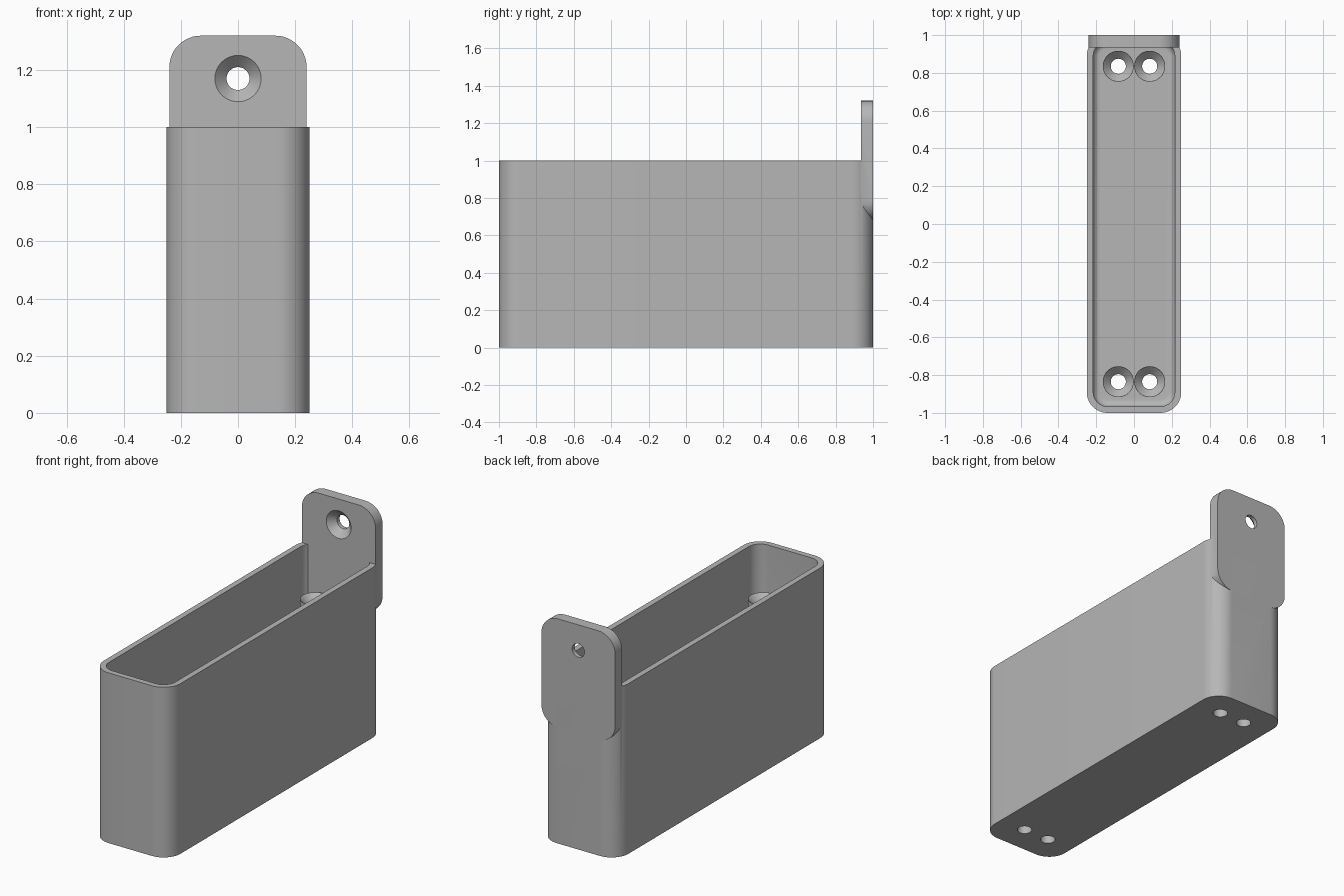
import bpy, bmesh, math
from mathutils import Matrix

cube = bpy.data.objects.get("Cube")
if cube:
    bpy.data.objects.remove(cube, do_unlink=True)

grey = bpy.data.materials.new("plain grey")
grey.use_nodes = True
colour = (0.47, 0.47, 0.47, 1)
grey.diffuse_color = colour
grey.node_tree.nodes["Principled BSDF"].inputs["Base Color"].default_value = colour

WALL, CORNER, FLOOR = 0.034, 0.11, 0.045
HOLE, HEAD = 0.04, 0.081          # screw shank and countersink radii
POST_TOP = 0.75


def finish(name, bm):
    bmesh.ops.recalc_face_normals(bm, faces=bm.faces)
    mesh = bpy.data.meshes.new(name)
    bm.to_mesh(mesh)
    bm.free()
    mesh.materials.append(grey)
    obj = bpy.data.objects.new(name, mesh)
    bpy.context.collection.objects.link(obj)
    return obj


def rounded_prism(name, half_w, half_h, radius, low, high, matrix=None, fillet=0):
    """Rounded rectangle extruded from low to high, with an optional bottom fillet."""
    bm = bmesh.new()
    steps = 12
    ring = []
    for q, (sx, sy) in enumerate([(1, 1), (-1, 1), (-1, -1), (1, -1)]):
        for i in range(steps + 1):
            a = math.pi / 2 * (q + i / steps)
            ring.append(bm.verts.new((sx * (half_w - radius) + radius * math.cos(a),
                                      sy * (half_h - radius) + radius * math.sin(a), low)))
    base = bm.faces.new(ring)
    top = bmesh.ops.extrude_face_region(bm, geom=[base], use_keep_orig=True)
    verts = [g for g in top["geom"] if isinstance(g, bmesh.types.BMVert)]
    bmesh.ops.translate(bm, verts=verts, vec=(0, 0, high - low))
    if fillet:
        bmesh.ops.recalc_face_normals(bm, faces=bm.faces)
        edges = [e for e in bm.edges if all(abs(v.co.z - low) < 1e-5 for v in e.verts)]
        bmesh.ops.bevel(bm, geom=edges, offset=fillet, segments=6, profile=0.5,
                        affect='EDGES')
    if matrix:
        bmesh.ops.transform(bm, matrix=matrix, verts=bm.verts)
    return finish(name, bm)


def turned(name, profile, matrix):
    """Closed solid turned around its own z axis from (radius, height) points."""
    bm = bmesh.new()
    n = 40
    rings = [[bm.verts.new((r * math.cos(2 * math.pi * i / n),
                            r * math.sin(2 * math.pi * i / n), z)) for i in range(n)]
             for r, z in profile]
    for a, b in zip(rings, rings[1:]):
        for i in range(n):
            j = (i + 1) % n
            bm.faces.new((a[i], a[j], b[j], b[i]))
    bm.faces.new(rings[0])
    bm.faces.new(rings[-1])
    bmesh.ops.transform(bm, matrix=matrix, verts=bm.verts)
    return finish(name, bm)


def combine(target, other, operation):
    other.hide_render = True
    mod = target.modifiers.new(operation.lower(), 'BOOLEAN')
    mod.operation, mod.object, mod.solver = operation, other, 'EXACT'
    bpy.context.view_layer.objects.active = target
    bpy.ops.object.modifier_apply(modifier=mod.name)
    bpy.data.objects.remove(other, do_unlink=True)


def screw_cutter(depth, matrix):
    """Countersunk screw hole whose head lies flush at z = 0."""
    over = 0.01
    profile = [(HOLE, -depth - over), (HOLE, HOLE - HEAD),
               (HEAD + over, over)]
    return turned("screw_cutter", profile, matrix)


# Tray: rounded box hollowed out with a filleted floor
tray = rounded_prism("tray", 0.25, 1.0, CORNER, 0, 1)
cavity = rounded_prism("cavity", 0.25 - WALL, 1 - WALL, CORNER - WALL, FLOOR, 1.2,
                       fillet=0.035)
combine(tray, cavity, 'DIFFERENCE')

# Hanging tab on the back wall
upright = Matrix.Translation((0, 1, 1)) @ Matrix.Rotation(math.pi / 2, 4, 'X')
tab = rounded_prism("tab", 0.24, 0.32, CORNER, 0, 0.065, upright)
combine(tray, tab, 'UNION')
facing_front = Matrix.Translation((0, 0.935, 1.17)) @ Matrix.Rotation(math.pi / 2, 4, 'X')
combine(tray, screw_cutter(0.065, facing_front), 'DIFFERENCE')

# Screw posts in pairs at both ends, bored through the floor
spots = [(x, y) for x in (-0.083, 0.083) for y in (-0.835, 0.835)]
for x, y in spots:
    post = turned("post", [(HEAD + 0.001, FLOOR / 2), (HEAD + 0.001, POST_TOP)],
                  Matrix.Translation((x, y, 0)))
    combine(tray, post, 'UNION')
for x, y in spots:
    combine(tray, screw_cutter(POST_TOP, Matrix.Translation((x, y, POST_TOP))), 'DIFFERENCE')

# Smooth rounds, sharp edges
bpy.ops.object.select_all(action='DESELECT')
tray.select_set(True)
bpy.context.view_layer.objects.active = tray
bpy.ops.object.shade_smooth_by_angle(angle=math.radians(30))
